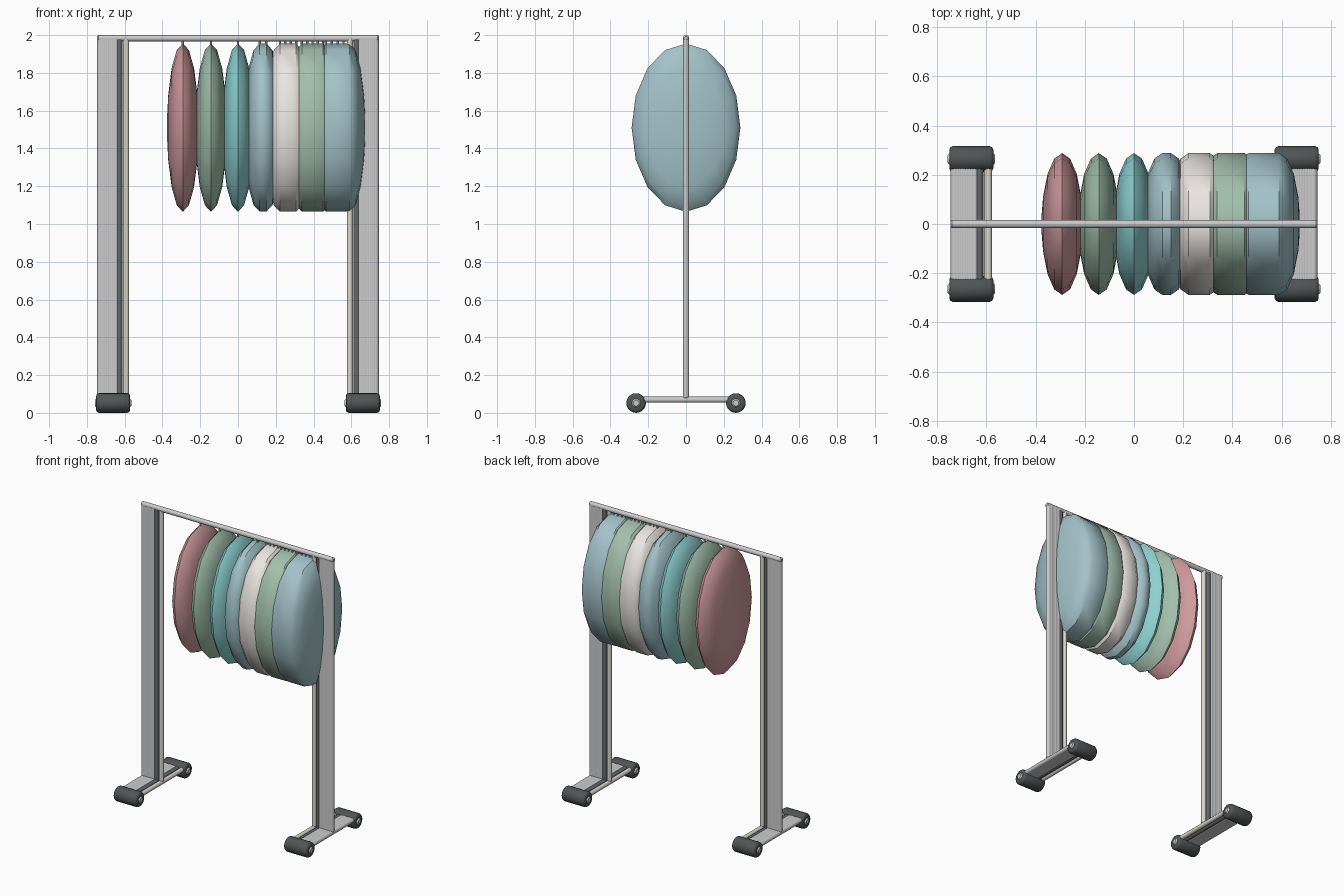
import bpy, bmesh, math
from mathutils import Vector

if "Cube" in bpy.data.objects:
    bpy.data.objects.remove(bpy.data.objects["Cube"])

def mat(name, c):
    m = bpy.data.materials.new(name)
    m.diffuse_color = (*c, 1)
    m.use_nodes = True
    m.node_tree.nodes["Principled BSDF"].inputs["Base Color"].default_value = m.diffuse_color
    return m

BEIGE = mat("beige", (.72, .69, .6))
DARK = mat("dark", (.12, .14, .15))
RUBBER = mat("rubber", (.08, .09, .09))
PINK = mat("pink", (.62, .32, .34))
GREEN = mat("sage", (.36, .52, .41))
TEAL = mat("teal", (.27, .64, .64))
BLUE = mat("blue", (.36, .54, .58))
WHITE = mat("white", (.82, .78, .76))

def smooth(ob, angle=40):
    bpy.ops.object.select_all(action='DESELECT')
    ob.select_set(True)
    bpy.context.view_layer.objects.active = ob
    bpy.ops.object.shade_smooth_by_angle(angle=math.radians(angle))

def lathe(name, a, axis, profile, sides, material=None, ry=1, rz=1):
    """Closed turned solid from (distance along axis, radius) pairs."""
    a, d = Vector(a), Vector(axis).normalized()
    u = Vector((0, 1, 0)) if abs(d.y) < .5 else Vector((1, 0, 0))
    v = d.cross(u)
    bm = bmesh.new()
    rings = []
    for t, r in profile:
        ring = []
        for i in range(sides):
            q = 2 * math.pi * i / sides
            ring.append(bm.verts.new(a + d * t + u * (r * ry * math.cos(q)) + v * (r * rz * math.sin(q))))
        rings.append(ring)
    for p, q in zip(rings, rings[1:]):
        for i in range(sides):
            j = (i + 1) % sides
            bm.faces.new((p[i], p[j], q[j], q[i]))
    bm.faces.new(rings[0][::-1])
    bm.faces.new(rings[-1])
    bmesh.ops.recalc_face_normals(bm, faces=bm.faces)
    me = bpy.data.meshes.new(name)
    bm.to_mesh(me)
    bm.free()
    ob = bpy.data.objects.new(name, me)
    bpy.context.collection.objects.link(ob)
    if material:
        me.materials.append(material)
    smooth(ob)
    return ob

def tube(name, a, axis, length, r, material=None, sides=12):
    c = r * .4
    return lathe(name, a, axis, [(0, r - c), (c, r), (length - c, r), (length, r - c)], sides, material)

# Side frames: rows of overlapping tubes, plus a dark and a beige tube on the inside
for side, s in (("left", -1), ("right", 1)):
    for part, a, axis, length, r in (("post", (0, 0, .075), (0, 0, 1), 1.91, .017),
                                     ("foot", (0, -.265, .07), (0, 1, 0), .53, .016)):
        for tag, x, m in (("dark", .628, DARK), ("inner", .593, BEIGE)):
            tube(f"{side}_{part}_{tag}", (s * x, a[1], a[2]), axis, length, r, m)
        row = tube(f"{side}_{part}_row", (s * .729, a[1], a[2]), axis, length, r)
        arr = row.modifiers.new("row", 'ARRAY')
        arr.count = 9
        arr.use_relative_offset = False
        arr.use_constant_offset = True
        arr.constant_offset_displace = (-s * .01, 0, 0)
    # Wheels with hub caps
    for end, y in (("front", -.264), ("back", .264)):
        lathe(f"{side}_{end}_wheel", (s * .661 - .0895, y, .052), (1, 0, 0),
              [(0, .038), (.004, .047), (.014, .052), (.165, .052), (.175, .047), (.179, .038)], 20, RUBBER)
        tube(f"{side}_{end}_hub", (s * .661 - .097, y, .052), (1, 0, 0), .194, .026)

# Top rail
tube("top_rail", (-.746, 0, 1.983), (1, 0, 0), 1.492, .017)

# Garments: lens shapes whose rim is widened where several hang together
half = .084
lens = [(math.sin(math.radians(q)), math.cos(math.radians(q))) for q in (0, 22.5, 45, 67.5, 82)]
garments = [(-.292, -.292, PINK), (-.143, -.143, GREEN), (0, 0, TEAL), (.115, .15, BLUE),
            (.222, .308, WHITE), (.338, .45, GREEN), (.465, .59, BLUE)]
for n, (x0, x1, m) in enumerate(garments, 1):
    prof = [(x0 - half * w, r) for w, r in reversed(lens)]
    prof += [(x1 + half * w, r) for w, r in (lens if x1 > x0 else lens[1:])]
    lathe(f"garment_{n}", (0, 0, 1.51), (1, 0, 0), prof, 16, m, ry=.288, rz=.445)
    # Hanger hooks up to the rail
    count = max(1, round((x1 - x0) / .03) + 1)
    for k in range(count):
        x = x0 + (x1 - x0) * k / max(1, count - 1)
        tube(f"hook_{n}_{k}", (x, 0, 1.93), (0, 0, 1), .05, .006, None, 8)
